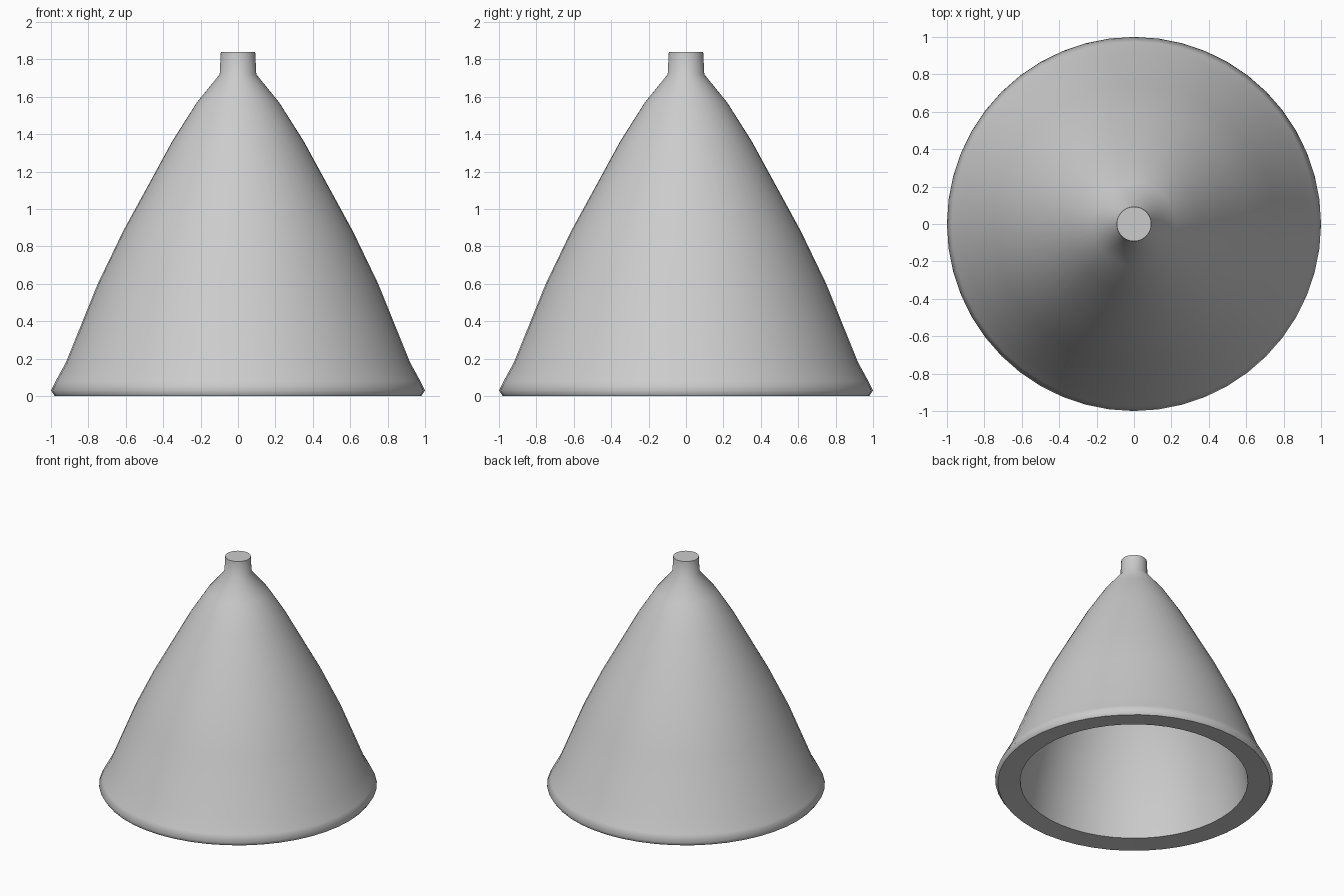
import bpy, bmesh, math

if "Cube" in bpy.data.objects:
    bpy.data.objects.remove(bpy.data.objects["Cube"])

SIDES = 48

# Grey finish
grey = bpy.data.materials.new("plain grey")
grey.diffuse_color = (0.6, 0.6, 0.6, 1.0)
grey.use_nodes = True
grey.node_tree.nodes["Principled BSDF"].inputs["Base Color"].default_value = grey.diffuse_color

# Half section: top cap centre, neck, flared wall, lip, flat rim,
# then the hollow inside, thick at the rim and thin higher up
profile = [
    (0, 1.84), (0.092, 1.84), (0.098, 1.72), (0.22, 1.57), (0.353, 1.36),
    (0.615, 0.88), (0.75, 0.60), (0.92, 0.18), (0.975, 0.08), (1.0, 0.03),
    (0.98, 0), (0.82, 0.012), (0.79, 0.20), (0.715, 0.54), (0.58, 0.86),
    (0.325, 1.34), (0.195, 1.55), (0.075, 1.70), (0, 1.71),
]
sharp_rings = {1, 10, 11}    # cap edge and both rim edges


def lathe(name, section, sharp, material):
    bm = bmesh.new()
    rings = []
    for r, z in section:
        if r == 0:
            rings.append([bm.verts.new((0, 0, z))] * SIDES)
        else:
            rings.append([bm.verts.new((r * math.cos(math.tau * i / SIDES),
                                        r * math.sin(math.tau * i / SIDES), z))
                          for i in range(SIDES)])
    for a, b in zip(rings, rings[1:]):
        for i in range(SIDES):
            j = (i + 1) % SIDES
            corners = list(dict.fromkeys((a[i], b[i], b[j], a[j])))
            bm.faces.new(corners).smooth = True
    for k in sharp:
        for i in range(SIDES):
            bm.edges.get((rings[k][i], rings[k][(i + 1) % SIDES])).smooth = False
    bmesh.ops.recalc_face_normals(bm, faces=bm.faces[:])
    mesh = bpy.data.meshes.new(name)
    bm.to_mesh(mesh)
    bm.free()
    mesh.materials.append(material)
    obj = bpy.data.objects.new(name, mesh)
    bpy.context.collection.objects.link(obj)
    return obj


# Hollow flared shade with a short neck
lathe("conical_shade", profile, sharp_rings, grey)
